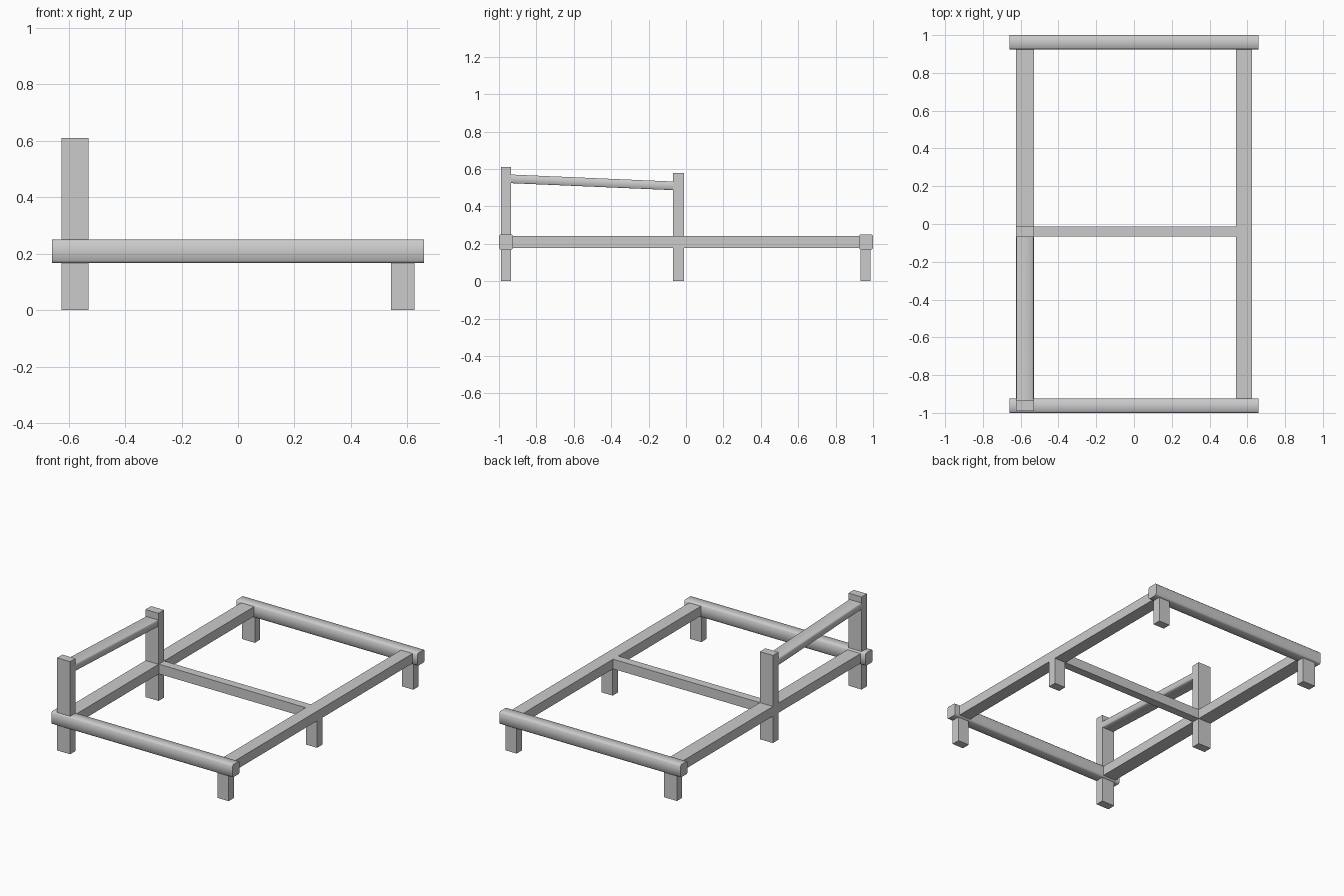
import bpy, bmesh, math
from mathutils import Vector

if "Cube" in bpy.data.objects:
    bpy.data.objects.remove(bpy.data.objects["Cube"])


def box(name, x, y, z):
    """Plain box from (min, max) pairs."""
    bm = bmesh.new()
    bmesh.ops.create_cube(bm, size=1)
    for v in bm.verts:
        v.co = Vector([(a + b) / 2 + c * (b - a) for (a, b), c in zip((x, y, z), v.co)])
    me = bpy.data.meshes.new(name)
    bm.to_mesh(me)
    bm.free()
    ob = bpy.data.objects.new(name, me)
    bpy.context.collection.objects.link(ob)
    return ob


def soften(ob, axis, width):
    """Chamfer the long edges of a bar and shade them smooth."""
    bm = bmesh.new()
    bm.from_mesh(ob.data)
    longest = [e for e in bm.edges
               if abs(e.verts[0].co[axis] - e.verts[1].co[axis]) > 0.5]
    bmesh.ops.bevel(bm, geom=longest, offset=width, segments=1, affect='EDGES')
    bm.to_mesh(ob.data)
    bm.free()
    bpy.ops.object.select_all(action='DESELECT')
    ob.select_set(True)
    bpy.context.view_layer.objects.active = ob
    bpy.ops.object.shade_smooth_by_angle(angle=math.radians(50))


LEFT, RIGHT = (-0.625, -0.53), (0.54, 0.625)
FRONT, MIDDLE, BACK = (-0.99, -0.935), (-0.07, -0.012), (0.932, 0.987)

# Overhanging end rails
for name, y in (("front_rail", (-1, -0.925)), ("back_rail", (0.925, 1))):
    soften(box(name, (-0.66, 0.66), y, (0.167, 0.25)), 0, 0.008)

# Side rails and middle cross rail
box("left_side_rail", LEFT, (-0.93, 0.93), (0.177, 0.241))
box("right_side_rail", RIGHT, (-0.93, 0.93), (0.177, 0.241))
box("cross_rail", (-0.54, 0.55), (-0.067, -0.012), (0.177, 0.241))

# Tall posts on the left that also serve as legs
box("front_left_post", LEFT, FRONT, (0, 0.61))
box("middle_left_post", LEFT, MIDDLE, (0, 0.577))

# Short legs
box("back_left_leg", LEFT, BACK, (0, 0.2))
for name, y in (("front", FRONT), ("middle", MIDDLE), ("back", BACK)):
    box(name + "_right_leg", (0.543, 0.625), y, (0, 0.2))

# Sloping arm rail between the posts
arm = box("arm_rail", (-0.623, -0.533), (-0.94, -0.06), (0.524, 0.57))
for v in arm.data.vertices:
    v.co.z -= (v.co.y + 0.94) * 0.043
soften(arm, 1, 0.004)
